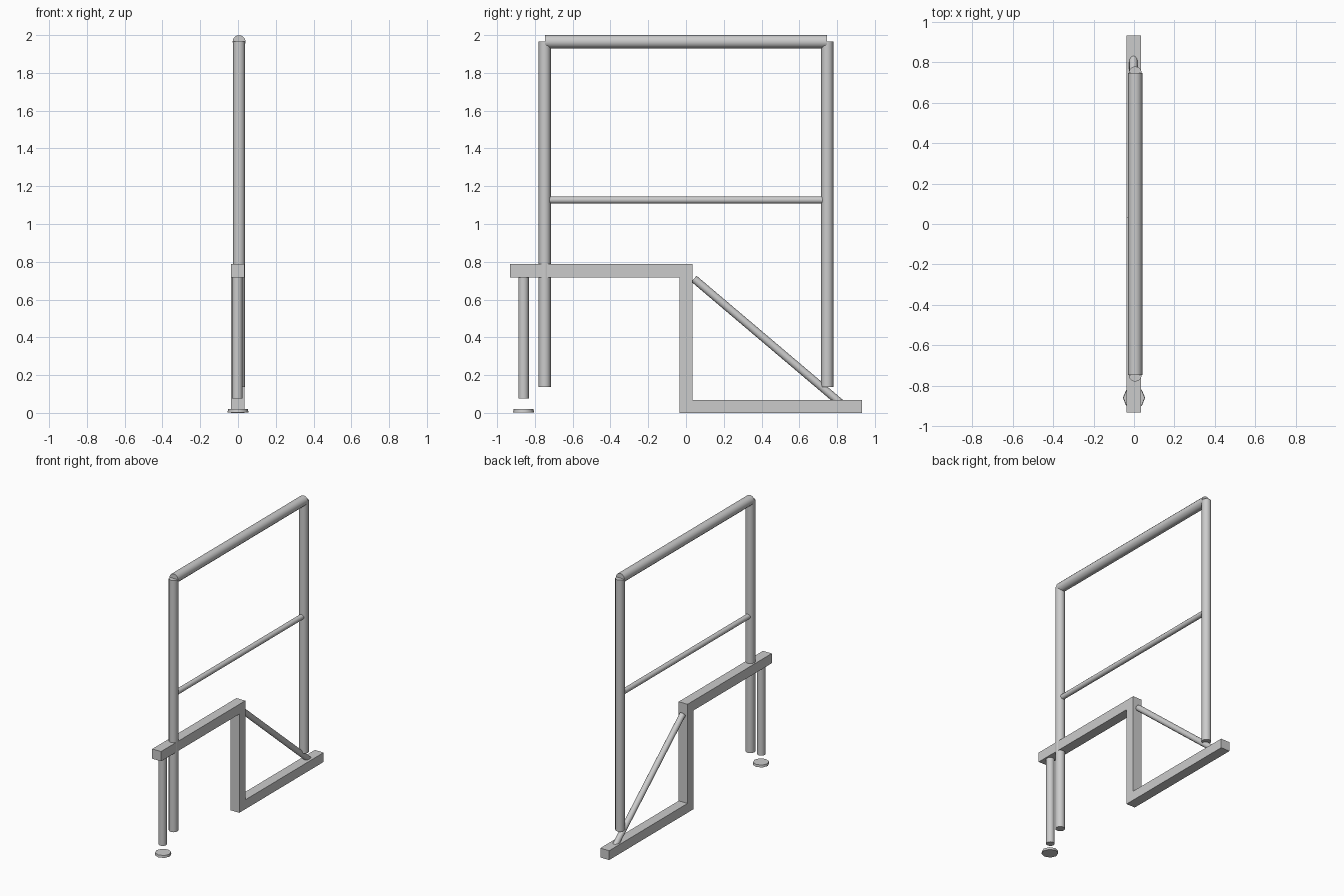
import bpy, bmesh, math
from mathutils import Vector

if "Cube" in bpy.data.objects:
    bpy.data.objects.remove(bpy.data.objects["Cube"])


def tube(name, a, b, r, sides=12, r2=None, spin=0.0):
    """Closed round bar between two points."""
    a, b = Vector(a), Vector(b)
    d = b - a
    bpy.ops.mesh.primitive_cone_add(vertices=sides, radius1=r, radius2=r2 or r,
                                    depth=d.length, location=(a + b) / 2)
    ob = bpy.context.object
    ob.name = name
    ob.rotation_euler = d.to_track_quat('Z', 'Y').to_euler()
    bpy.ops.object.shade_smooth_by_angle(angle=math.radians(46))
    return ob


# stepped square-section base, extruded from its side profile
profile = [(-0.933, 0.717), (-0.035, 0.717), (-0.035, 0.0), (0.933, 0.0),
           (0.933, 0.068), (0.034, 0.068), (0.034, 0.788), (-0.933, 0.788)]
bm = bmesh.new()
face = bm.faces.new([bm.verts.new((-0.036, y, z)) for y, z in profile])
side = bmesh.ops.extrude_face_region(bm, geom=[face])
bmesh.ops.translate(bm, vec=(0.071, 0, 0),
                    verts=[g for g in side['geom'] if isinstance(g, bmesh.types.BMVert)])
bmesh.ops.recalc_face_normals(bm, faces=bm.faces)
mesh = bpy.data.meshes.new("stepped_base")
bm.to_mesh(mesh)
bm.free()
bpy.context.collection.objects.link(bpy.data.objects.new("stepped_base", mesh))

# upright posts
X = 0.006
for label, s in (("front", -1), ("back", 1)):
    tube(label + "_post", (X, s * 0.748, 0.138), (X, s * 0.748, 1.966), 0.032)

# top and middle rails
tube("top_rail", (X, -0.746, 1.965), (X, 0.746, 1.965), 0.035)
tube("middle_rail", (X, -0.73, 1.127), (X, 0.73, 1.127), 0.019)

# diagonal brace, sunk into the lower beam
tube("diagonal_brace", (-0.003, 0.042, 0.71), (-0.003, 0.823, 0.048), 0.021)

# support leg and its separate foot pad
tube("support_leg", (-0.003, -0.86, 0.077), (-0.003, -0.86, 0.725), 0.028)
tube("foot_pad", (0, -0.86, 0.003), (0, -0.86, 0.02), 0.055, sides=8, r2=0.053)
